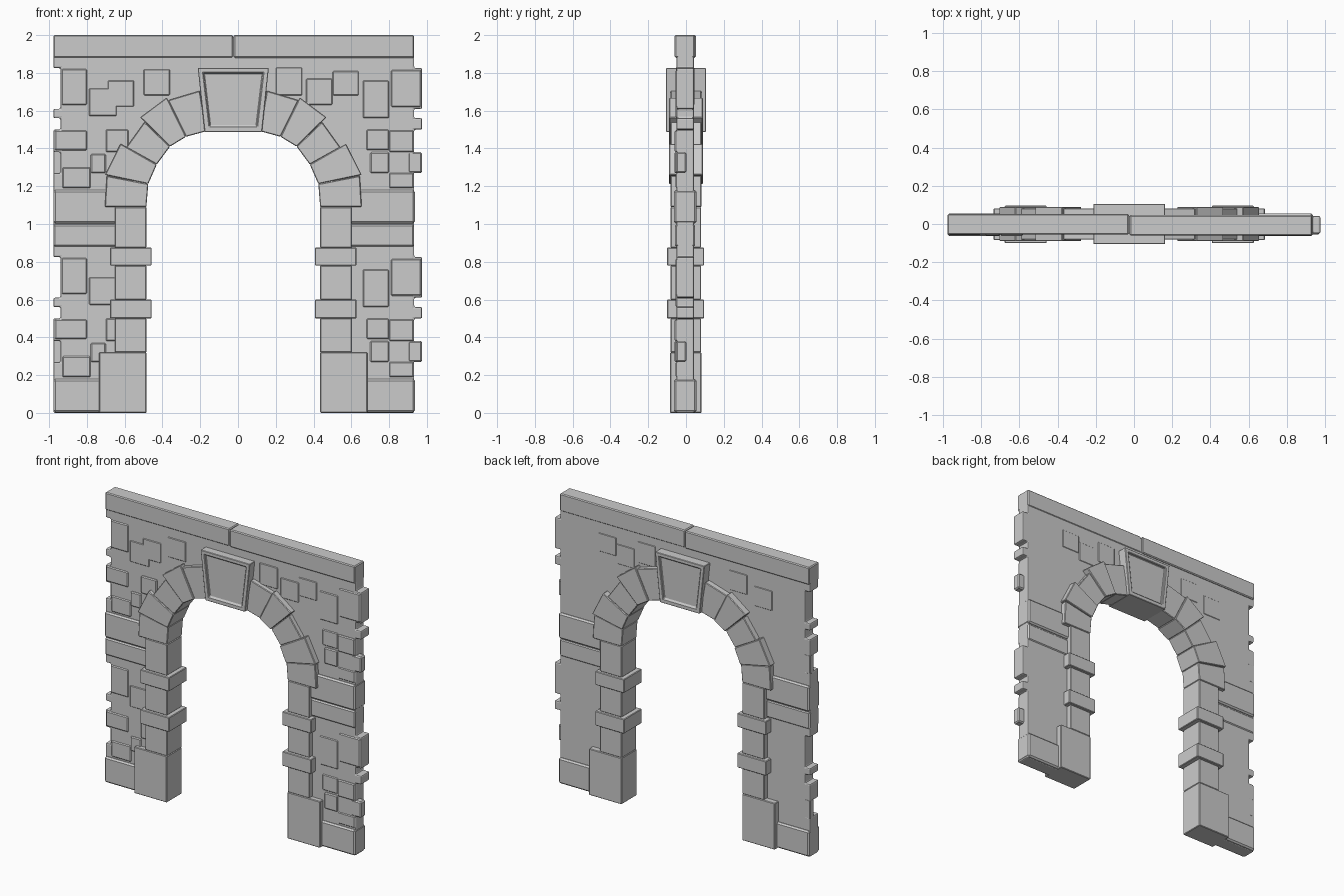
import bpy, bmesh

CX = -0.025            # arch centre line
L, R = -0.977, 0.933   # wall ends, right teeth reach 0.975


def prism(name, pts, y0, y1, bevel=0.004, panel=0.0, segs=1):
    """Extrude an x-z outline from y0 to y1, optionally with sunk panels."""
    bm = bmesh.new()
    front = bm.faces.new([bm.verts.new((x, y0, z)) for x, z in pts])
    ext = bmesh.ops.extrude_face_region(bm, geom=[front], use_keep_orig=True)
    for v in ext["geom"]:
        if isinstance(v, bmesh.types.BMVert):
            v.co.y = y1
    bmesh.ops.recalc_face_normals(bm, faces=bm.faces[:])
    if panel:
        for f in [f for f in bm.faces if abs(f.normal.y) > 0.9]:
            bmesh.ops.inset_region(bm, faces=[f], thickness=panel)
            bmesh.ops.inset_region(bm, faces=[f], thickness=0.006, depth=-0.012)
    me = bpy.data.meshes.new(name)
    bm.to_mesh(me)
    bm.free()
    ob = bpy.data.objects.new(name, me)
    bpy.context.collection.objects.link(ob)
    if bevel:
        m = ob.modifiers.new("bevel", "BEVEL")
        m.width = bevel
        m.segments = segs
        m.limit_method = "ANGLE"
    return ob


def box(name, x0, x1, z0, z1, y0, y1, bevel=0.004):
    return prism(name, [(x0, z0), (x1, z0), (x1, z1), (x0, z1)], y0, y1, bevel)


def pair(name, half, y0, y1, bevel=0.004):
    """Outline measured from the arch centre, built on both sides."""
    for side, s in (("left", -1), ("right", 1)):
        prism(f"{name}_{side}", [(CX + s * x, z) for x, z in half], y0, y1, bevel)


def rect(x0, x1, z0, z1):
    return [(x0, z0), (x1, z0), (x1, z1), (x0, z1)]


# Wall core with interlocking ends and an arched opening
teeth = [(0.61, 0.825), (0.5, 0.56), (1.61, 1.825), (1.5, 1.56)]
teeth.sort()
mouth = [(0.55, 0), (0.55, 1.12), (0.5, 1.32), (0.41, 1.46), (0.3, 1.55), (0.12, 1.6)]
outline = [(CX + x, z) for x, z in mouth[::-1]] + [(R, 0)]
for a, b in teeth:
    outline += [(R, a), (0.975, a), (0.975, b), (R, b)]
outline += [(R, 2.0 - 0.01), (L, 2.0 - 0.01)]
left_teeth = sorted(teeth + [(0.27, 0.38), (1.27, 1.38)], reverse=True)
for a, b in left_teeth:
    outline += [(L, b), (-0.94, b), (-0.94, a), (L, a)]
outline += [(L, 0)] + [(CX - x, z) for x, z in mouth]
prism("wall", outline, -0.05, 0.042, 0.008, segs=2)

# Half-depth teeth, bottom courses and seam courses, repeated per storey
for n, dz in (("lower", 0), ("upper", 1)):
    box(f"{n}_tooth_right", 0.9, 0.975, dz + 0.27, dz + 0.38, -0.052, 0.002, 0.008)
    box(f"{n}_tooth_left", L, -0.92, dz + 0.26, dz + 0.39, 0.002, 0.042)
    box(f"{n}_course_left", L, CX - 0.57, dz + 0.003, dz + 0.18, -0.064, 0.056, 0.01)
    box(f"{n}_course_right", CX + 0.57, R + 0.003, dz + 0.003, dz + 0.18, -0.064, 0.056, 0.01)
box("seam_course_left", L, CX - 0.57, 0.88, 0.998, -0.058, 0.048, 0.008)
box("seam_course_right", CX + 0.57, R, 0.88, 0.998, -0.058, 0.048, 0.008)

# Coping beam along the top
box("coping_left", L, CX - 0.002, 1.88, 2.0, -0.055, 0.052, 0.006)
box("coping_right", CX + 0.002, R, 1.88, 2.0, -0.06, 0.046, 0.006)

# Shallow brick relief on the front face: x0, x1, z0, z1, front y
bricks = [
    (-0.935, -0.80, 0.63, 0.82, -0.056), (-0.79, -0.64, 0.57, 0.72, -0.054),
    (-0.97, -0.80, 0.39, 0.495, -0.057), (-0.70, -0.58, 0.38, 0.5, -0.062),
    (-0.93, -0.78, 0.19, 0.30, -0.056), (-0.78, -0.70, 0.27, 0.37, -0.06),
    (0.68, 0.80, 0.39, 0.5, -0.055), (0.80, 0.93, 0.38, 0.495, -0.06),
    (0.66, 0.80, 0.56, 0.76, -0.055), (0.81, 0.97, 0.62, 0.815, -0.056),
    (0.70, 0.80, 0.27, 0.38, -0.062), (0.80, 0.93, 0.19, 0.27, -0.055)]
for i, (x0, x1, z0, z1, y) in enumerate(bricks):
    for n, dz in (("lower", 0), ("upper", 1)):
        box(f"{n}_brick_{i}", x0, x1, z0 + dz, z1 + dz, y, 0, 0.006)
for i, (x0, x1, z0, z1) in enumerate([
        (-0.69, -0.55, 1.62, 1.76), (-0.5, -0.36, 1.68, 1.82), (0.2, 0.34, 1.68, 1.83),
        (0.36, 0.5, 1.63, 1.77), (0.5, 0.64, 1.68, 1.81)]):
    box(f"spandrel_brick_{i}", x0, x1, z0, z1, -0.054, 0.045, 0.005)

# Pillars: base, shaft blocks and projecting bands
pair("pillar_base", rect(0.46, 0.71, 0, 0.32), -0.084, 0.082)
for i, (a, b) in enumerate([(0.32, 0.5), (0.6, 0.78), (0.875, 1.09)]):
    pair(f"pillar_block_{i}", rect(0.46, 0.627, a, b), -0.082, 0.08)
for i, (a, b) in enumerate([(0.5, 0.6), (0.78, 0.875)]):
    pair(f"pillar_band_{i}", rect(0.432, 0.652, a, b), -0.1, 0.096)

# Arch stones, outlines from the centre line
stones = [
    [(0.46, 1.09), (0.68, 1.09), (0.67, 1.255), (0.45, 1.212)],
    [(0.45, 1.212), (0.68, 1.26), (0.597, 1.425), (0.405, 1.315)],
    [(0.405, 1.315), (0.567, 1.405), (0.47, 1.54), (0.335, 1.41)],
    [(0.335, 1.41), (0.493, 1.565), (0.352, 1.67), (0.25, 1.462)],
    [(0.25, 1.462), (0.338, 1.64), (0.345, 1.655), (0.178, 1.705), (0.14, 1.492)]]
for i, s in enumerate(stones):
    d = 0.09 if i % 2 else 0.082
    pair(f"arch_stone_{i}", s, -d, d)

# Keystone with a sunk panel front and back
key = [(CX - 0.152, 1.488), (CX + 0.152, 1.488), (CX + 0.188, 1.826), (CX - 0.188, 1.826)]
prism("keystone", key, -0.105, 0.105, 0.003, panel=0.038)
